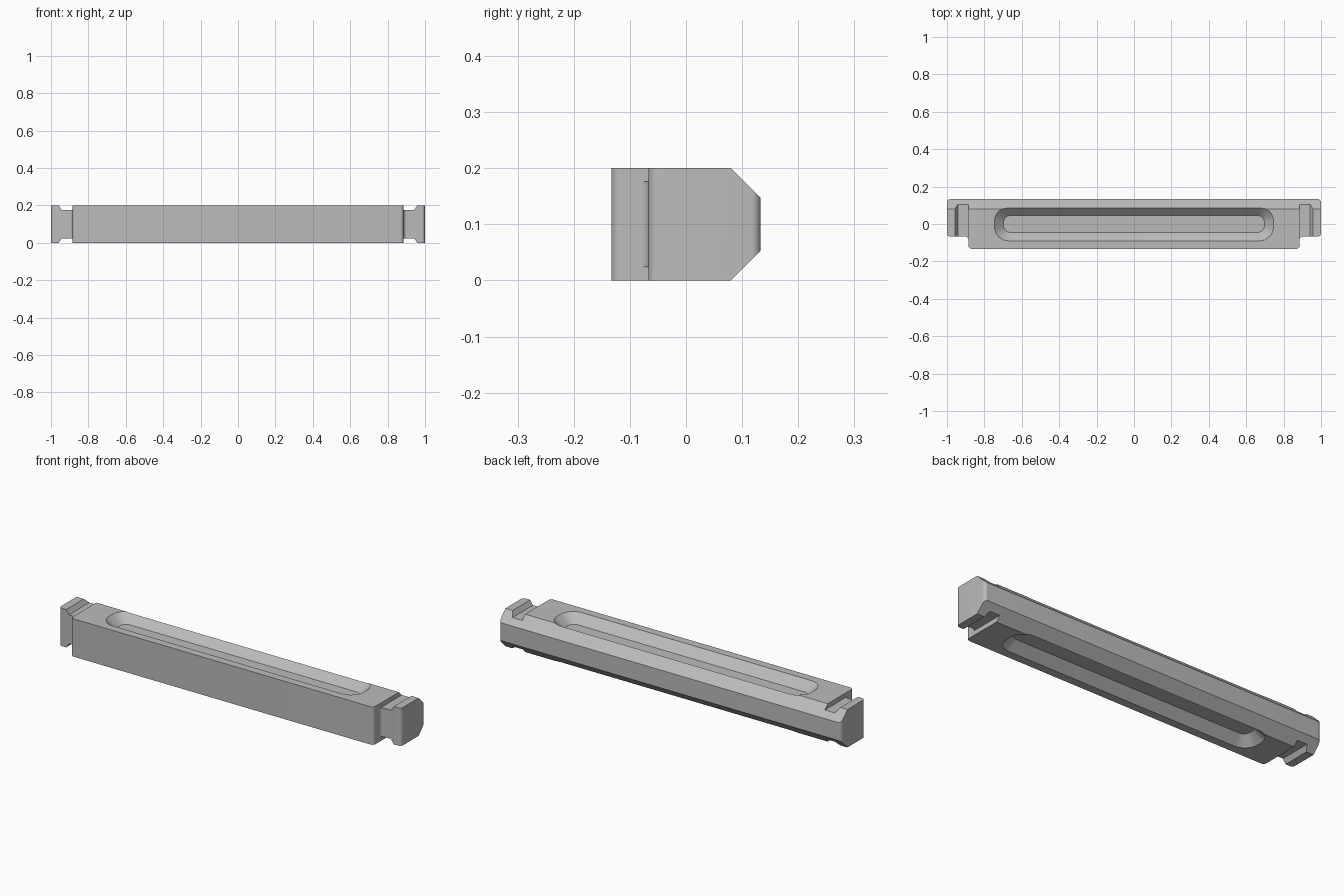
import bpy, bmesh, math
from mathutils import Vector

cube = bpy.data.objects.get("Cube")
if cube:
    bpy.data.objects.remove(cube, do_unlink=True)

grey = bpy.data.materials.new("plain_grey")
grey.use_nodes = True
colour = (0.5, 0.5, 0.5, 1)
grey.diffuse_color = colour
grey.node_tree.nodes["Principled BSDF"].inputs["Base Color"].default_value = colour


def rounded(corners, radius, steps=8):
    """Outline with every corner replaced by a tangent arc."""
    out = []
    for i, c in enumerate(corners):
        p = Vector(c)
        a = (Vector(corners[i - 1]) - p).normalized()
        b = (Vector(corners[(i + 1) % len(corners)]) - p).normalized()
        centre = p + (a + b) * radius
        for k in range(steps + 1):
            t = k / steps * math.pi / 2
            out.append(centre - b * radius * math.cos(t) - a * radius * math.sin(t))
    return out


def loft(name, lower, upper):
    """Closed solid between two rings of matching points."""
    bm = bmesh.new()
    lo = [bm.verts.new(p) for p in lower]
    hi = [bm.verts.new(p) for p in upper]
    bm.faces.new(lo)
    bm.faces.new(hi)
    for i in range(len(lo)):
        bm.faces.new((lo[i - 1], lo[i], hi[i], hi[i - 1]))
    bmesh.ops.recalc_face_normals(bm, faces=bm.faces)
    mesh = bpy.data.meshes.new(name)
    bm.to_mesh(mesh)
    bm.free()
    mesh.materials.append(grey)
    obj = bpy.data.objects.new(name, mesh)
    bpy.context.collection.objects.link(obj)
    return obj


def flat(points, z):
    return [(p[0], p[1], z) for p in points]


def cut(cutter):
    mod = bar.modifiers.new(cutter.name, "BOOLEAN")
    mod.operation = "DIFFERENCE"
    mod.solver = "EXACT"
    mod.object = cutter
    bpy.context.view_layer.objects.active = bar
    bpy.ops.object.modifier_apply(modifier=mod.name)
    bpy.data.objects.remove(cutter, do_unlink=True)


def stadium(hx, hy, r):
    return rounded([(-hx, -hy), (hx, -hy), (hx, hy), (-hx, hy)], r)


# Bar with a narrower front block and a tab at each end
HEIGHT, BACK, STEP, BLOCK = 0.2, 0.133, -0.067, 0.885
half = [(BLOCK, -BACK), (BLOCK, STEP), (1, STEP), (1, BACK)]
outline = rounded(half + [(-x, y) for x, y in reversed(half)], 0.018)
bar = loft("bar", flat(outline, 0), flat(outline, HEIGHT))

for side in (1, -1):
    def z(depth):
        return HEIGHT / 2 + side * (HEIGHT / 2 - depth)

    # Long chamfer along the back edge
    wedge = [(0.08, 0), (0.18, -0.1), (0.18, 0.1)]
    wedge = [(0.08, 0), (0.18, 0.1), (0.18, -0.1), (0.06, -0.1), (0.06, -0.02)]
    cut(loft("chamfer_cutter", [(-1.2, y, z(d)) for y, d in wedge],
             [(1.2, y, z(d)) for y, d in wedge]))

    # Slots across the tabs, with a sloping outer wall
    for s in (1, -1):
        slot = [(BLOCK, -0.05), (BLOCK, 0.024), (0.942, 0.024), (0.958, 0), (0.958, -0.05)]
        cut(loft("slot_cutter", [(s * x, -0.2, z(d)) for x, d in slot],
                 [(s * x, 0.2, z(d)) for x, d in slot]))

    # Long recess with sloping walls
    cut(loft("recess_cutter", flat(stadium(0.697, 0.045, 0.035), z(0.045)),
             flat(stadium(0.757, 0.1, 0.085), z(-0.01))))

# Smooth the rounded corners, keep the cuts crisp
bpy.ops.object.select_all(action="DESELECT")
bar.select_set(True)
bpy.context.view_layer.objects.active = bar
bpy.ops.object.shade_smooth_by_angle(angle=math.radians(30))
